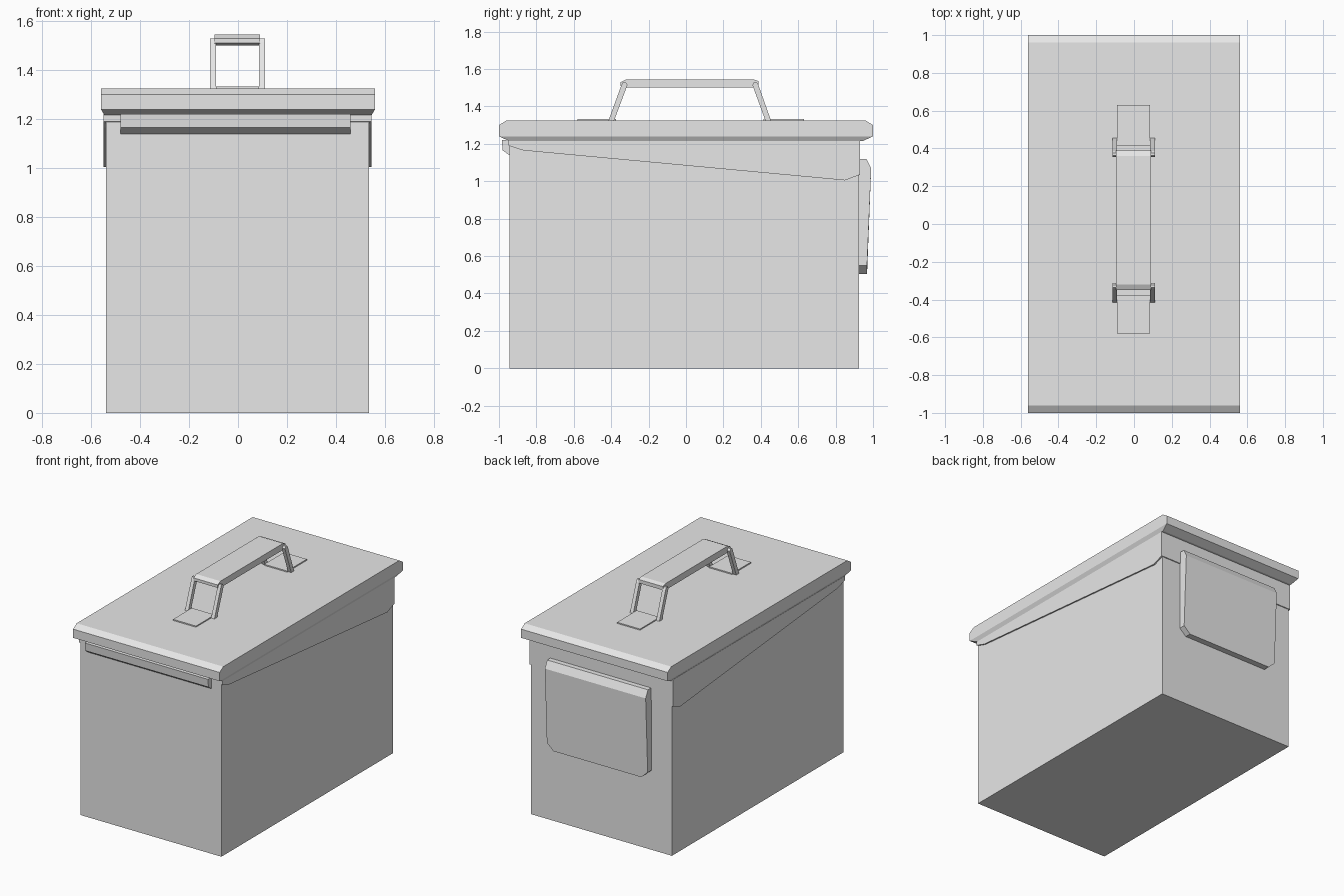
import bpy
import bmesh

cube = bpy.data.objects.get("Cube")
if cube:
    bpy.data.objects.remove(cube, do_unlink=True)

# One flat grey for the whole box
grey = bpy.data.materials.new("plain grey")
grey.use_nodes = True
colour = (0.8, 0.8, 0.8, 1)
grey.diffuse_color = colour
grey.node_tree.nodes["Principled BSDF"].inputs["Base Color"].default_value = colour


def loft(name, rings):
    """Closed solid skinned through rings of equal point count."""
    bm = bmesh.new()
    loops = [[bm.verts.new(p) for p in ring] for ring in rings]
    for a, b in zip(loops, loops[1:]):
        for i in range(len(a)):
            j = (i + 1) % len(a)
            bm.faces.new((a[i], a[j], b[j], b[i]))
    bm.faces.new(loops[0][::-1])
    bm.faces.new(loops[-1])
    bmesh.ops.recalc_face_normals(bm, faces=bm.faces)
    mesh = bpy.data.meshes.new(name)
    bm.to_mesh(mesh)
    bm.free()
    mesh.materials.append(grey)
    obj = bpy.data.objects.new(name, mesh)
    bpy.context.collection.objects.link(obj)
    return obj


def rect(x0, x1, y0, y1, z):
    return [(x0, y0, z), (x1, y0, z), (x1, y1, z), (x0, y1, z)]


def box(name, x0, x1, y0, y1, z0, z1):
    return loft(name, [rect(x0, x1, y0, y1, z) for z in (z0, z1)])


def side_prism(name, profile, x0, x1):
    """Extrude a (y, z) profile across x."""
    return loft(name, [[(x, y, z) for y, z in profile] for x in (x0, x1)])


# Container body
box("body", -0.54, 0.535, -0.945, 0.925, 0, 1.23)

# Lid: tapered underside, upright rim, sloped front and back top edges
lid_rings = [(0.545, 0.945, 1.215), (0.56, 1, 1.24), (0.56, 1, 1.3), (0.56, 0.96, 1.325)]
loft("lid", [rect(-x, x, -y, y, z) for x, y, z in lid_rings])

# Sloping lid skirt that wraps the sides of the body
side_prism("lid_skirt",
           [(-0.948, 1.22), (-0.948, 1.19), (-0.87, 1.165),
            (0.85, 1.005), (0.93, 1.035), (0.93, 1.22)], -0.55, 0.545)

# Hinge lip under the front edge of the lid
side_prism("front_lip",
           [(-0.94, 1.22), (-0.985, 1.22), (-0.98, 1.165), (-0.945, 1.14), (-0.94, 1.14)],
           -0.48, 0.46)

# Latch plate on the back, with clipped lower corners and a sloped top edge
def latch_ring(depths):
    low, high, top = depths
    w, clip = 0.385, 0.05
    return [(-w, high, top), (-w, low, 0.55), (clip - w, low, 0.505),
            (w - clip, low, 0.505), (w, low, 0.55), (w, high, top)]


loft("latch_plate", [latch_ring(d) for d in
                     ((0.92, 0.92, 1.12), (0.962, 0.965, 1.12), (0.968, 0.99, 1.07))])

# Handle grip
side_prism("handle_grip",
           [(-0.35, 1.51), (-0.35, 1.53), (-0.32, 1.545), (0.36, 1.545),
            (0.388, 1.535), (0.388, 1.51), (0.36, 1.5), (-0.32, 1.5)], -0.095, 0.09)

# Leaning handle legs and the flat mounts on the lid
for end, foot, head, mount in (("front", -0.415, -0.345, (-0.58, -0.375)),
                               ("back", 0.425, 0.355, (0.415, 0.63))):
    for side, x in (("right", -0.115), ("left", 0.085)):
        side_prism(f"handle_leg_{end}_{side}",
                   [(foot, 1.323), (foot + 0.03, 1.323), (head + 0.032, 1.515),
                    (head + 0.022, 1.53), (head + 0.008, 1.53), (head, 1.515)],
                   x, x + 0.025)
    box(f"handle_mount_{end}", -0.09, 0.085, *mount, 1.32, 1.333)
